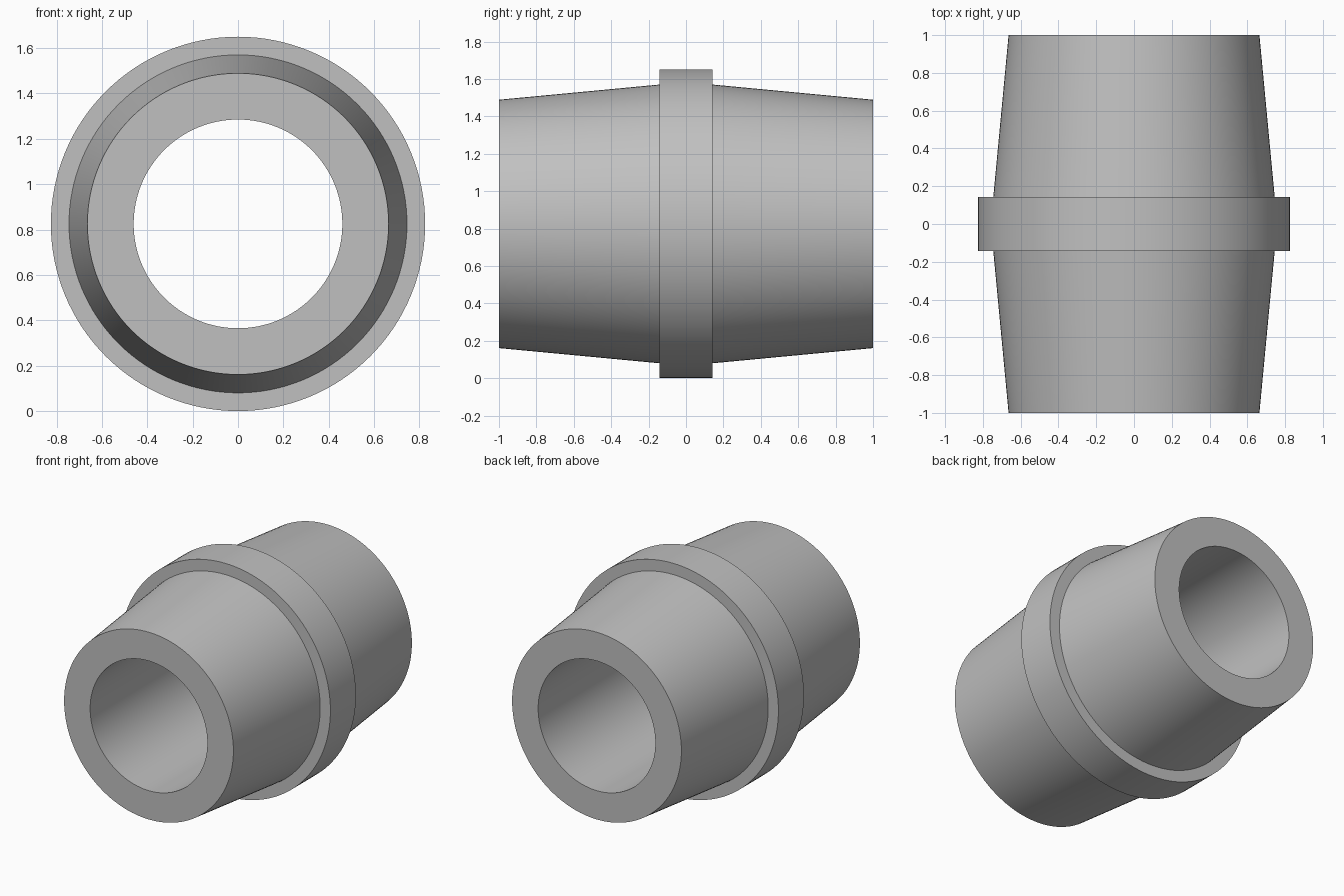
import bpy, bmesh, math
from mathutils import Vector, Matrix

cube = bpy.data.objects.get("Cube")
if cube:
    bpy.data.objects.remove(cube, do_unlink=True)

COLLAR_R, COLLAR_HALF = 0.825, 0.143
ROOT_R, END_R, BORE_R = 0.745, 0.664, 0.46
SEGMENTS = 128

# Plain grey for the whole fitting
grey = bpy.data.materials.new("plain grey")
grey.use_nodes = True
colour = (0.53, 0.53, 0.53, 1)
grey.diffuse_color = colour
grey.node_tree.nodes["Principled BSDF"].inputs["Base Color"].default_value = colour

# Half profile as (radius, y), mirrored front to back: bore, end face, taper, collar
half = [(BORE_R, -1), (END_R, -1), (ROOT_R, -COLLAR_HALF), (COLLAR_R, -COLLAR_HALF)]
profile = half + [(r, -y) for r, y in reversed(half)]

# Revolve the closed profile about the y axis
bm = bmesh.new()
verts = [bm.verts.new((r, y, 0)) for r, y in profile]
edges = [bm.edges.new((verts[i], verts[(i + 1) % len(verts)])) for i in range(len(verts))]
bmesh.ops.spin(bm, geom=verts + edges, cent=Vector((0, 0, 0)), axis=Vector((0, 1, 0)),
               angle=2 * math.pi, steps=SEGMENTS, use_merge=False)
bmesh.ops.remove_doubles(bm, verts=bm.verts, dist=1e-4)
bmesh.ops.recalc_face_normals(bm, faces=bm.faces)
bmesh.ops.transform(bm, matrix=Matrix.Translation((0, 0, COLLAR_R)), verts=bm.verts)

mesh = bpy.data.meshes.new("collared_tapered_sleeve")
bm.to_mesh(mesh)
bm.free()
mesh.materials.append(grey)
sleeve = bpy.data.objects.new("collared_tapered_sleeve", mesh)
bpy.context.collection.objects.link(sleeve)

# Smooth round walls, sharp rims
bpy.ops.object.select_all(action="DESELECT")
sleeve.select_set(True)
bpy.context.view_layer.objects.active = sleeve
bpy.ops.object.shade_smooth_by_angle(angle=math.radians(30))
